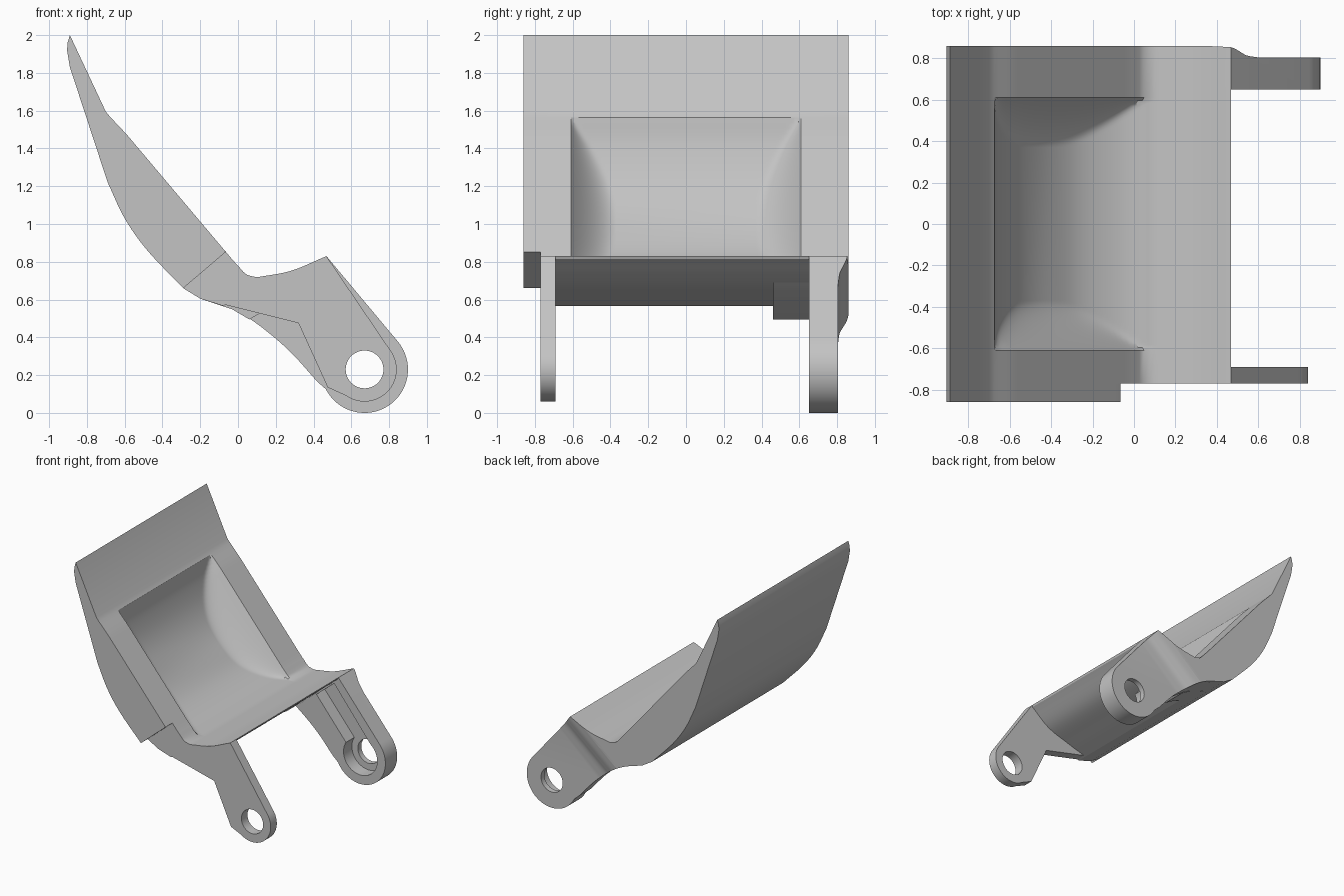
import bpy, bmesh
from math import cos, sin, radians
from mathutils import Vector

cube = bpy.data.objects.get("Cube")
if cube:
    bpy.data.objects.remove(cube)

grey = bpy.data.materials.new("light grey")
grey.use_nodes = True
grey.diffuse_color = (0.55, 0.55, 0.55, 1)
grey.node_tree.nodes["Principled BSDF"].inputs["Base Color"].default_value = grey.diffuse_color

PIN = (0.67, 0.23)                  # pivot centre in x, z
BASE = Vector((PIN[0], 0, PIN[1]))
ALONG = Vector((0.64, 0, -0.77))    # direction of the arms
ACROSS = Vector((0.77, 0, 0.64))


def curve(points, steps=6):
    """Smooth curve through the points."""
    p = [Vector(q) for q in points]
    p = [2 * p[0] - p[1]] + p + [2 * p[-1] - p[-2]]
    out = []
    for a, b, c, d in zip(p, p[1:], p[2:], p[3:]):
        for i in range(steps):
            t = i / steps
            out.append(0.5 * (2 * b + (c - a) * t + (2 * a - 5 * b + 4 * c - d) * t ** 2
                              + (3 * b - a - 3 * c + d) * t ** 3))
    return out + [p[-2]]


def resample(points, count):
    """Evenly spaced points along a polyline."""
    pts = [Vector(q) for q in points]
    lengths = [(b - a).length for a, b in zip(pts, pts[1:])]
    out = []
    for i in range(count):
        d = sum(lengths) * i / (count - 1)
        for a, b, l in zip(pts, pts[1:], lengths):
            if d <= l + 1e-6:
                out.append(a.lerp(b, min(d / l, 1)))
                break
            d -= l
    return out


def arc(radius, start, end, steps=40):
    angles = [radians(start + (end - start) * i / steps) for i in range(steps + 1)]
    return [(PIN[0] + radius * cos(a), PIN[1] + radius * sin(a)) for a in angles]


def loft(name, sections):
    """Closed solid through matching rings of 3D points."""
    bm = bmesh.new()
    rings = [[bm.verts.new(p) for p in s] for s in sections]
    n = len(rings[0])
    for r, s in zip(rings, rings[1:]):
        for i in range(n):
            j = (i + 1) % n
            bm.faces.new((r[i], r[j], s[j], s[i]))
    bm.faces.new(rings[0])
    bm.faces.new(rings[-1])
    bmesh.ops.recalc_face_normals(bm, faces=bm.faces)
    mesh = bpy.data.meshes.new(name)
    bm.to_mesh(mesh)
    bm.free()
    obj = bpy.data.objects.new(name, mesh)
    mesh.materials.append(grey)
    bpy.context.collection.objects.link(obj)
    return obj


def plate(name, outline, y0, y1):
    return loft(name, [[(x, y, z) for x, z in outline] for y in (y0, y1)])


def select(obj):
    bpy.ops.object.select_all(action='DESELECT')
    obj.select_set(True)
    bpy.context.view_layer.objects.active = obj


def cut(obj, cutter):
    mod = obj.modifiers.new("cut", 'BOOLEAN')
    mod.operation, mod.solver, mod.object = 'DIFFERENCE', 'EXACT', cutter
    select(obj)
    bpy.ops.object.modifier_apply(modifier="cut")


# Profile pieces in x, z
tip = [(-0.905, 1.92), (-0.902, 1.96), (-0.89, 2.0)]
shoulder = [(-0.7, 1.595), (-0.675, 1.565)]
rim = [shoulder[-1], (-0.59, 1.475), (-0.02, 0.80)] + curve(
    [(0.01, 0.768), (0.045, 0.732), (0.1, 0.718)])
floor = curve([shoulder[-1], (-0.66, 1.42), (-0.61, 1.25), (-0.53, 1.1), (-0.41, 0.95),
               (-0.26, 0.82), (-0.08, 0.742), (0.1, 0.718)])
lip = curve([(0.1, 0.718), (0.28, 0.752), (0.468, 0.83)])[1:]
under = curve([(0.462, 0.815), (0.3, 0.69), (0.1, 0.62), (-0.08, 0.567)])
outer = curve([(-0.29, 0.66), (-0.48, 0.86), (-0.6, 1.03), (-0.69, 1.22)]) + [(-0.89, 1.83)]
RIM, FLOOR = resample(rim, 44), resample(floor, 44)

# Main shell: the dish walls slope in from the rim and ease into the floor
edge, inset, steps = 0.61, 0.37, 18
ramp = [edge + (inset - edge) * i / steps for i in range(steps + 1)]
depths = [(b - a).length for a, b in zip(RIM, FLOOR)]
sections = []
for y in [-0.77] + [-r for r in ramp] + ramp[::-1] + [0.86]:
    reach = max(0, edge - abs(y)) / (edge - inset) * max(depths)
    dish = []
    for a, b, d in zip(RIM, FLOOR, depths):
        s = min(1, reach / max(d, 1e-4))
        dish.append(a.lerp(b, 1 - (1 - s) ** 1.7))
    ring = tip + shoulder[:1] + dish + lip + under + [(-0.2, 0.605)] + outer
    sections.append([(p[0], y, p[1]) for p in ring])
shell = loft("shell", sections)

# Side wing in front of the shell
wing = plate("side_wing", tip + shoulder[:1] + [p for p in RIM if p.x < -0.075]
             + [(-0.065, 0.852)] + outer, -0.86, -0.77)

# Thin front arm
front_arm = plate("front_arm", [(-0.2, 0.605), (0.1, 0.68), (0.3, 0.74), (0.45, 0.815),
                                (0.468, 0.83)] + arc(0.17, 36, -125)
                  + [(0.475, 0.135), (0.32, 0.475)], -0.77, -0.69)

# Thick back arm and the gusset at its root
belly = curve([(0.42, 0.165), (0.27, 0.33), (0.1, 0.472), (-0.03, 0.548), (-0.2, 0.605)])
back_arm = plate("back_arm", arc(0.23, 40, -153) + belly
                 + [(-0.1, 0.66), (0.1, 0.7)] + lip, 0.65, 0.86)
gusset = plate("gusset", [(-0.2, 0.605), (-0.03, 0.548), (0.06, 0.495), (0.13, 0.535),
                          (0.31, 0.69), (0.0, 0.66)], 0.46, 0.66)

# Flared relief that thins the back arm away from the shell side
relief = curve([(-0.63, 0.861), (-0.57, 0.85), (-0.52, 0.832), (-0.47, 0.814), (-0.39, 0.805)])
relief = [(-0.63, 0.9)] + [tuple(p) for p in relief] + [(1, 0.805), (1, 0.9)]
flare = loft("flare_cutter", [[BASE + ALONG * u + ACROSS * v + Vector((0, y, 0))
                               for u, y in relief] for v in (-1, 1)])

# Round pocket and straight channel on the inner face of the back arm
pocket = plate("pocket_cutter", arc(0.155, 0, 354, 59), 0.6, 0.76)
corners = [BASE + ALONG * u + ACROSS * v
           for u, v in ((-0.57, -0.05), (-0.57, 0.16), (-0.01, 0.15), (-0.01, -0.05))]
channel = plate("channel_cutter", [(c.x, c.z) for c in corners], 0.6, 0.76)

# Pivot holes
hole = plate("hole_cutter", arc(0.1, 0, 352.5, 47), -1, 1)

cut(shell, flare)
for cutter in (flare, pocket, channel, hole):
    cut(back_arm, cutter)
cut(front_arm, hole)
for cutter in (flare, pocket, channel, hole):
    bpy.data.objects.remove(cutter)

for part in (shell, wing, front_arm, back_arm, gusset):
    select(part)
    bpy.ops.object.shade_smooth_by_angle(angle=radians(25))
